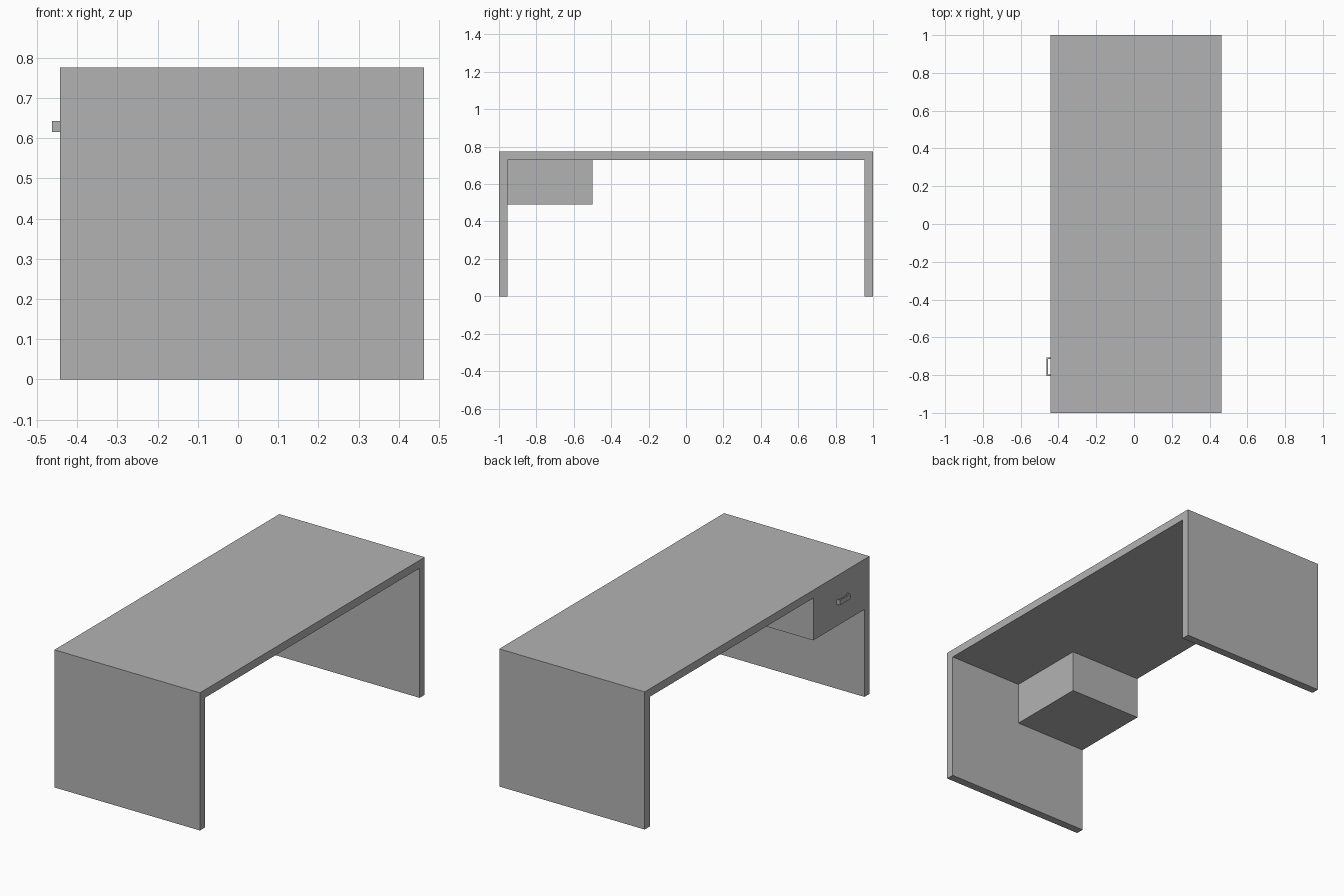
import bpy
import bmesh

cube = bpy.data.objects.get("Cube")
if cube:
    bpy.data.objects.remove(cube, do_unlink=True)

grey = bpy.data.materials.new("plain grey")
grey.use_nodes = True
COLOUR = (0.45, 0.45, 0.45, 1)
grey.diffuse_color = COLOUR
grey.node_tree.nodes["Principled BSDF"].inputs["Base Color"].default_value = COLOUR


def extrude_profile(name, points, to_3d, direction):
    """Extrude a flat outline into a closed solid."""
    mesh = bpy.data.meshes.new(name)
    bm = bmesh.new()
    face = bm.faces.new([bm.verts.new(to_3d(a, b)) for a, b in points])
    solid = bmesh.ops.extrude_face_region(bm, geom=[face])
    moved = [v for v in solid["geom"] if isinstance(v, bmesh.types.BMVert)]
    bmesh.ops.translate(bm, verts=moved, vec=direction)
    bmesh.ops.recalc_face_normals(bm, faces=bm.faces)
    bm.to_mesh(mesh)
    bm.free()
    mesh.materials.append(grey)
    obj = bpy.data.objects.new(name, mesh)
    bpy.context.collection.objects.link(obj)
    return obj


def arch(start, end, base, top, side, bar):
    """Outline of a three-sided frame, open at its base."""
    return [(start, base), (start, top), (end, top), (end, base),
            (end - side, base), (end - side, top - bar),
            (start + side, top - bar), (start + side, base)]


X_OPEN, X_BACK = -0.443, 0.463
HEIGHT, BOARD = 0.775, 0.045

# Top and two end panels as one continuous frame
extrude_profile("desk_frame", arch(-1, 1, 0, HEIGHT, BOARD, BOARD),
                lambda y, z: (X_OPEN, y, z), (X_BACK - X_OPEN, 0, 0))

# Drawer box hung in the corner, flush with the open side
under = HEIGHT - BOARD
y0, y1, z0 = -1 + BOARD, -0.5, 0.492
extrude_profile("drawer_box", [(y0, z0), (y1, z0), (y1, under), (y0, under)],
                lambda y, z: (X_OPEN, y, z), (0.448, 0, 0))

# Thin bracket handle on the drawer front
extrude_profile("drawer_handle", arch(-0.804, -0.708, 0, 0.02, 0.007, 0.007),
                lambda y, out: (X_OPEN - out, y, 0.615), (0, 0, 0.028))
